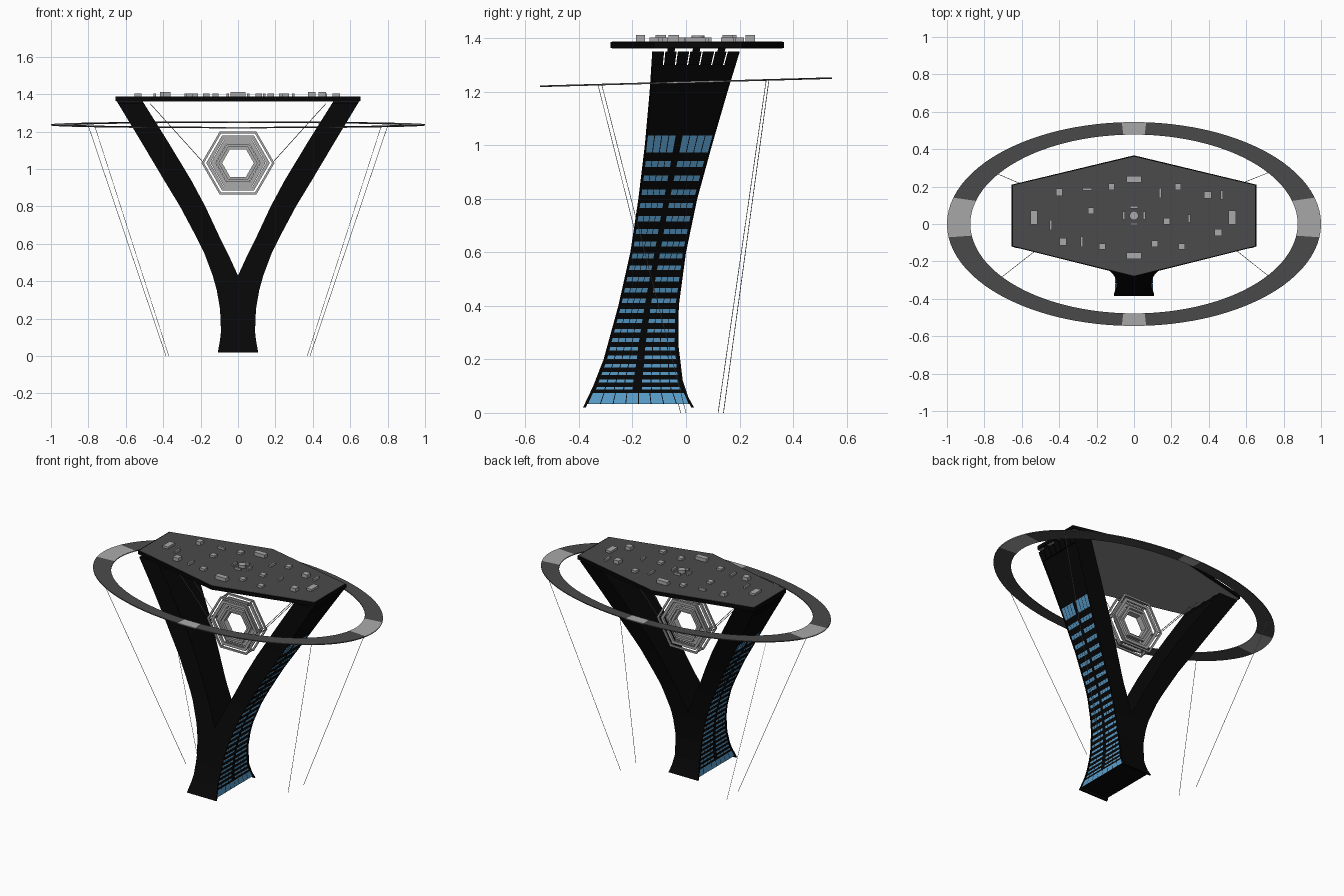
import bpy, bmesh, math
from mathutils import Vector

if "Cube" in bpy.data.objects:
    bpy.data.objects.remove(bpy.data.objects["Cube"])


def mat(name, c):
    m = bpy.data.materials.new(name)
    m.diffuse_color = (*c, 1)
    m.use_nodes = True
    m.node_tree.nodes["Principled BSDF"].inputs["Base Color"].default_value = m.diffuse_color
    return m


BLACK = mat("black", (0.002, 0.002, 0.002))
DARK = mat("dark grey", (0.07, 0.07, 0.07))
MID = mat("soffit grey", (0.26, 0.26, 0.26))
LIGHT = mat("light grey", (0.4, 0.4, 0.4))
BLUE = mat("window blue", (0.1, 0.34, 0.6))


def build(name, verts, faces, mats, fix=True):
    me = bpy.data.meshes.new(name)
    me.from_pydata(verts, [], faces)
    for m in mats:
        me.materials.append(m)
    if fix:
        bm = bmesh.new()
        bm.from_mesh(me)
        bmesh.ops.recalc_face_normals(bm, faces=bm.faces)
        bm.to_mesh(me)
        bm.free()
    ob = bpy.data.objects.new(name, me)
    bpy.context.collection.objects.link(ob)
    return ob


def loft(name, rings, mats):
    """Closed solid through a list of equal-sized vertex rings."""
    n = len(rings[0])
    v = [p for r in rings for p in r]
    f = [(k*n+i, k*n+(i+1) % n, (k+1)*n+(i+1) % n, (k+1)*n+i)
         for k in range(len(rings)-1) for i in range(n)]
    f += [tuple(range(n)), tuple(range(len(v)-n, len(v)))]
    return build(name, v, f, mats)


def box(name, x, y, z0, z1, sx, sy, m):
    c = [(x+a*sx/2, y+b*sy/2) for a, b in ((-1, -1), (1, -1), (1, 1), (-1, 1))]
    return loft(name, [[(*p, z) for p in c] for z in (z0, z1)], [m])


def rod(name, a, b, r, m, n=6):
    a, b = Vector(a), Vector(b)
    q = (b-a).to_track_quat('Z', 'Y')
    ring = [q @ Vector((r*math.cos(t*math.tau/n), r*math.sin(t*math.tau/n), 0)) for t in range(n)]
    return loft(name, [[a+p for p in ring], [b+p for p in ring]], [m])


# Tower outline stations as (z, value)
OUT = [(.02, .108), (.08, .097), (.13, .091), (.25, .096), (.35, .113), (.43, .135), (.55, .18),
       (.65, .23), (.8, .31), (.94, .395), (1.15, .52), (1.37, .653)]
INN = [(.43, 0), (.55, .055), (.65, .105), (.8, .175), (.94, .25), (1.15, .377), (1.37, .515)]
FRONT = [(.02, -.385), (.1, -.347), (.2, -.308), (.4, -.253), (.6, -.208), (.8, -.178),
         (1.0, -.154), (1.2, -.136), (1.37, -.125)]
BACK = [(.02, .03), (.06, .008), (.12, -.012), (.25, -.028), (.4, -.027), (.6, .0), (.8, .042),
        (1.0, .097), (1.2, .155), (1.37, .207)]
RECESS = .007


def at(table, z):
    if z <= table[0][0]:
        return table[0][1]
    for (z0, a), (z1, b) in zip(table, table[1:]):
        if z <= z1:
            return a+(b-a)*(z-z0)/(z1-z0)
    return table[-1][1]


def section(z, s, f0=0, f1=1, inset=0):
    xo, xi = (at(OUT, z)-inset)*s, at(INN, z)*s
    y0, y1 = at(FRONT, z), at(BACK, z)
    ya, yb = y0+(y1-y0)*f0, y0+(y1-y0)*f1
    return [(xi, ya, z), (xo, ya, z), (xo, yb, z), (xi, yb, z)]


TOP = 1.3
levels = sorted({z for t in (OUT, INN, FRONT, BACK) for z, _ in t if z < TOP} | {TOP})

# Window rows: (z low, z high), spacing grows upward
rows = []
z = .087
for i in range(22):
    step = .0265+.0276*i/21
    rows.append((z, z+step*.4))
    z += step

for s, side in ((1, "right"), (-1, "left")):
    # Leaning arm: front and back walls with a recessed core between, sharing one trunk below the fork
    loft(side+"_front_wall", [section(z, s, 0, .025) for z in levels], [BLACK])
    loft(side+"_back_wall", [section(z, s, .975, 1) for z in levels], [BLACK])
    loft(side+"_tower_core", [section(max(z, .033), s, .025, .975, RECESS) for z in levels], [BLACK])
    # Fins at the arm head
    for i in range(7):
        f0, f1 = i/7+.007*(i > 0), (i+1)/7-.007*(i < 6)
        loft(f"{side}_head_fin_{i}", [section(z, s, f0, f1) for z in (TOP, 1.35)], [BLACK])
    for i in (1, 3, 5):
        loft(f"{side}_deck_bearing_{i}", [section(z, s, i/7+.03, (i+1)/7-.03) for z in (1.33, 1.365)], [BLACK])
    # Windows on the outer face
    v, f = [], []

    def pane(za, zb, f0, f1):
        k = len(v)
        for zz, ff in ((za, f0), (za, f1), (zb, f1), (zb, f0)):
            y0, y1 = at(FRONT, zz), at(BACK, zz)
            v.append((s*(at(OUT, zz)-RECESS+.003), y0+(y1-y0)*ff, zz))
        f.append((k, k+1, k+2, k+3) if s > 0 else (k+3, k+2, k+1, k))

    def pane_row(za, zb, a, b, n, gap):
        w = (b-a)/n
        for i in range(n):
            pane(za, zb, a+w*i+gap, a+w*(i+1)-gap)

    for za, zb in rows:
        pane_row(za, zb, .04, .44, 4, .005)
        pane_row(za, zb, .53, .95, 4, .005)
    pane_row(.974, 1.037, .027, .44, 4, .006)
    pane_row(.974, 1.037, .53, .973, 4, .006)
    pane_row(.034, .074, .027, .973, 8, .004)
    build(side+"_windows", v, f, [BLUE], fix=False)

# Hexagonal roof deck with black rim
hexa = [(0, .367), (.655, .21), (.655, -.12), (0, -.283), (-.655, -.12), (-.655, .21)]
loft("roof_deck_rim", [[(*p, z) for p in hexa] for z in (1.364, 1.387)], [BLACK])
for name, za, zb, m in (("roof_deck_top", 1.386, 1.389, DARK), ("roof_deck_soffit", 1.362, 1.365, MID)):
    loft(name, [[(x*.987, .04+(y-.04)*.98, z) for x, y in hexa] for z in (za, zb)], [m])

# Rooftop units: x, y, width, depth
units = [(-.4, .17, .03, .035), (-.25, .185, .045, .01), (-.12, .2, .03, .03), (0, .24, .075, .03),
         (.235, .2, .03, .03), (.14, .165, .008, .05), (.395, .155, .035, .035), (.47, .155, .01, .045),
         (-.535, .035, .035, .07), (.525, .035, .035, .07), (-.23, .07, .03, .03), (.175, .015, .03, .03),
         (.295, .03, .008, .04), (.45, -.045, .035, .035), (-.445, -.005, .008, .05), (-.38, -.095, .035, .035),
         (-.28, -.095, .008, .05), (-.17, -.12, .03, .03), (.11, -.105, .03, .03), (.255, -.12, .03, .03),
         (0, -.17, .075, .03), (-.055, .045, .008, .04), (.055, .045, .008, .04), (0, .09, .04, .008),
         (0, 0, .04, .008)]
for i, (x, y, w, d) in enumerate(units):
    tall = w > .02 and x in (-.4, -.38, 0, .395, .45) and d > .02
    box(f"roof_unit_{i}", x, y, 1.388, 1.412 if tall else 1.403, w+.004, d+.004, LIGHT)
rod("roof_hub", (0, .045, 1.388), (0, .045, 1.41), .024, LIGHT, 16)

# Tilted elliptical ring with light segments
N = 96
SLOPE = .028
v, f = [], []
for i in range(N):
    t = math.tau*i/N
    for a, b, dz in ((1, .545, -.003), (1, .545, .003), (.875, .478, .003), (.875, .478, -.003)):
        x, y = a*math.cos(t), b*math.sin(t)
        v.append((x, y, 1.236+SLOPE*y+dz))
    j = (i+1) % N
    f += [(4*i+k, 4*i+(k+1) % 4, 4*j+(k+1) % 4, 4*j+k) for k in range(4)]
ring = build("sky_ring", v, f, [DARK, LIGHT])
for p in ring.data.polygons:
    deg = math.degrees(math.atan2(p.center.y/.545, abs(p.center.x)))
    p.material_index = 1 if abs(deg) > 86.25 or -7.5 < deg < 15 else 0

# Ground cables
for s, side in ((1, "right"), (-1, "left")):
    rod(side+"_front_cable", (s*.765, -.322+.007*s, 1.227), (s*.37, -.01+.01*s, 0), .0014, LIGHT, 4)
    rod(side+"_back_cable", (s*.805, .305+.005*s, 1.245), (s*.385, .13+.01*s, 0), .0014, LIGHT, 4)
    # Struts holding the lantern
    for y in (-.045, .025):
        rod(side+"_lantern_strut", (s*.47, y, 1.35), (s*.19, y, 1.04), .0018, LIGHT, 4)


# Hanging lantern of nested hexagonal frames
def hex_frame(name, ro, ri, y0, y1):
    v, f = [], []
    for i in range(6):
        c, n = math.cos(i*math.pi/3), math.sin(i*math.pi/3)
        v += [(r*c, y, 1.032+r*n) for r, y in ((ro, y0), (ro, y1), (ri, y1), (ri, y0))]
        j = (i+1) % 6
        f += [(4*i+k, 4*i+(k+1) % 4, 4*j+(k+1) % 4, 4*j+k) for k in range(4)]
    build(name, v, f, [LIGHT])


frames = [(.195, .182, -.05, -.04), (.195, .182, .02, .03), (.17, .15, -.045, -.033),
          (.17, .15, .013, .025), (.146, .12, -.02, 0), (.118, .102, -.045, -.03),
          (.118, .102, .01, .025), (.102, .085, -.03, .01)]
for i, fr in enumerate(frames):
    hex_frame(f"lantern_frame_{i}", *fr)
for i in range(6):
    c, n = math.cos(i*math.pi/3), math.sin(i*math.pi/3)
    for r in (.188, .16):
        rod(f"lantern_post_{i}", (r*c, -.045, 1.032+r*n), (r*c, .025, 1.032+r*n), .003, LIGHT)
